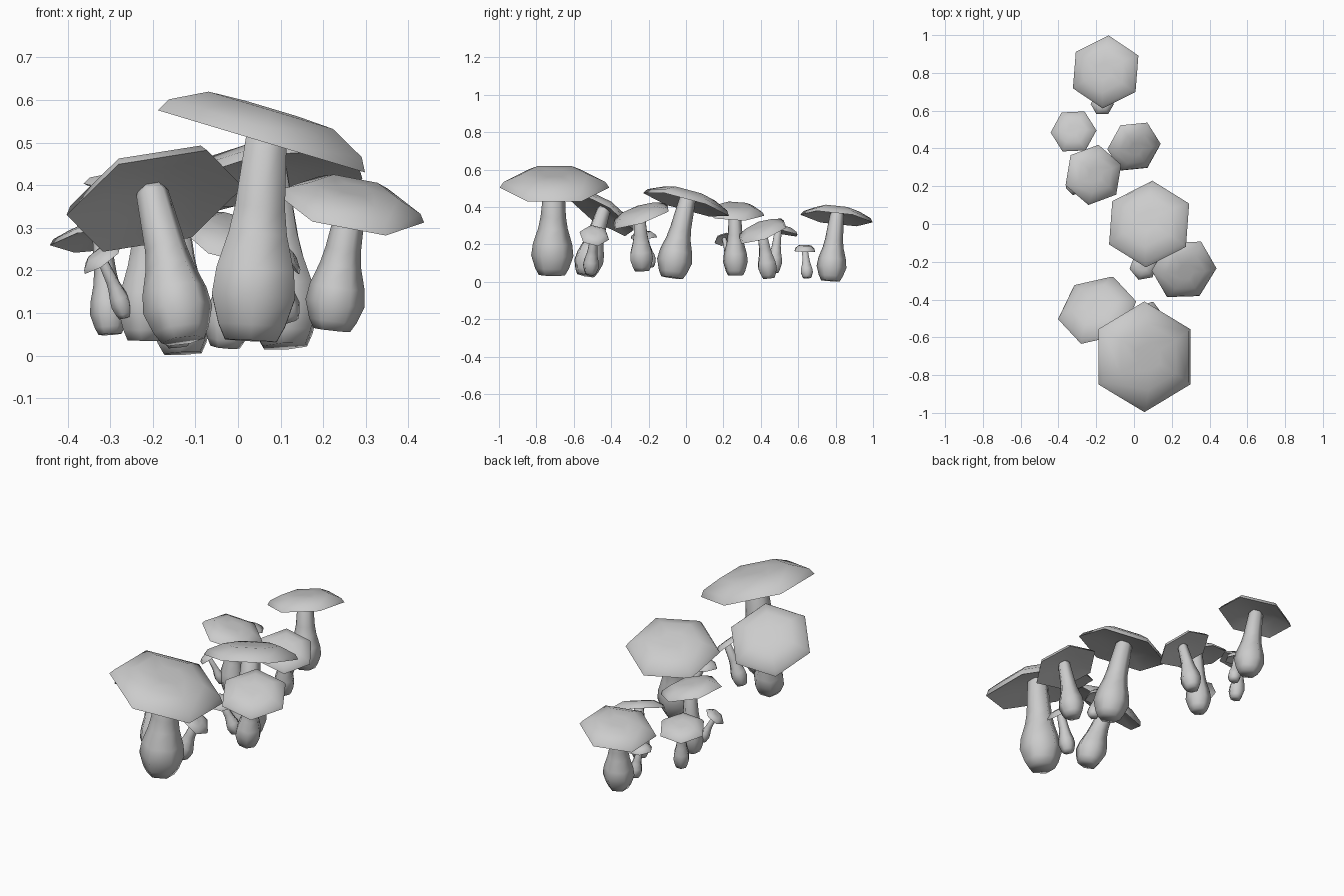
import bpy, bmesh
from math import cos, sin, pi, radians
from mathutils import Vector

if "Cube" in bpy.data.objects:
    bpy.data.objects.remove(bpy.data.objects["Cube"])

SIDES = 6


def loft(name, rings, sharp_angle):
    """Skin a list of equal-sized point rings and close both ends."""
    bm = bmesh.new()
    vs = [[bm.verts.new(p) for p in ring] for ring in rings]
    for a, b in zip(vs, vs[1:]):
        for i in range(SIDES):
            j = (i + 1) % SIDES
            bm.faces.new((a[i], a[j], b[j], b[i]))
    bm.faces.new(list(reversed(vs[0])))
    bm.faces.new(vs[-1])
    bmesh.ops.recalc_face_normals(bm, faces=bm.faces)
    me = bpy.data.meshes.new(name)
    bm.to_mesh(me)
    bm.free()
    ob = bpy.data.objects.new(name, me)
    bpy.context.collection.objects.link(ob)
    bpy.ops.object.select_all(action='DESELECT')
    ob.select_set(True)
    bpy.context.view_layer.objects.active = ob
    bpy.ops.object.shade_smooth_by_angle(angle=radians(sharp_angle))


def ring(center, normal, radius, turn):
    """Regular ring around center, facing normal, turned about z."""
    q = Vector((0, 0, 1)).rotation_difference(Vector(normal).normalized())
    return [Vector(center) + q @ Vector((radius * cos(turn + 2 * pi * i / SIDES),
                                         radius * sin(turn + 2 * pi * i / SIDES), 0))
            for i in range(SIDES)]


# height along the stem, width relative to the bulb
STEM = [(0.0, 0.62), (0.07, 0.8), (0.20, 1.0), (0.32, 0.93), (0.48, 0.70),
        (0.60, 0.60), (0.96, 0.47), (1.0, 0.36)]
# radius and height relative to the cap radius: hollow underside, rim, top
CAP = [(0.10, 0.16), (0.55, 0.11), (1.0, 0.0), (0.93, 0.11), (0.60, 0.26), (0.25, 0.275)]


def mushroom(n, base, bulb, rim, normal, radius, turn, thick=1.0):
    base, rim, nrm = Vector(base), Vector(rim), Vector(normal).normalized()
    top = rim + nrm * radius * 0.19
    # stem starts upright and leans towards the cap
    mid = base.lerp(top, 0.5)
    mid.x += (base.x - top.x) * 0.15
    mid.y += (base.y - top.y) * 0.15
    rings = []
    for t, w in STEM:
        p = base * (1 - t) ** 2 + mid * 2 * t * (1 - t) + top * t * t
        d = (mid - base) * (1 - t) + (top - mid) * t
        rings.append(ring(p, d, bulb * w, radians(turn)))
    loft(f"stem_{n}", rings, 88)
    loft(f"cap_{n}", [ring(rim + nrm * h * radius * thick, nrm, r * radius, radians(turn))
                      for r, h in CAP], 75)


# base, bulb radius, rim centre, cap direction, cap radius, turn, thickness
MUSHROOMS = [
    # large and medium mushrooms, back to front
    ((-.13, .772, .005), .08, (-.15, .805, .338), (-.18, .12, 1), .195, 86),
    ((-.30, .47, .05), .044, (-.32, .49, .27), (-.1, .22, 1), .122, 2),
    ((-.03, .442, .02), .056, (0, .41, .265), (.30, -.36, 1), .147, 3),
    ((-.22, .265, .035), .067, (-.215, .26, .365), (.25, .03, 1), .162, 80),
    ((.11, -.075, .022), .094, (.08, 0, .413), (-.15, .28, 1), .238, 87),
    ((.22, -.235, .06), .07, (.265, -.24, .345), (.2, -.33, 1), .175, 0),
    ((-.13, -.535, .035), .083, (-.195, -.457, .363), (-.3, .63, 1), .215, 10),
    ((.03, -.717, .035), .113, (.055, -.703, .503), (.30, 0, 1), .293, 90),
    # small offshoots
    ((-.14, .648, .02), .037, (-.168, .635, .165), (.1, .03, 1), .062, 60, 1.8),
    ((-.265, .235, .09), .025, (-.318, .205, .225), (-.7, -.3, 1), .055, 20, 1.4),
    ((.12, -.19, .08), .037, (.05, -.225, .235), (.1, -.08, 1), .075, 70, 1.6),
    ((.02, -.512, .04), .044, (.085, -.49, .245), (.9, .1, 1), .082, 75, 1.2),
]
for n, m in enumerate(MUSHROOMS, 1):
    mushroom(n, *m)
